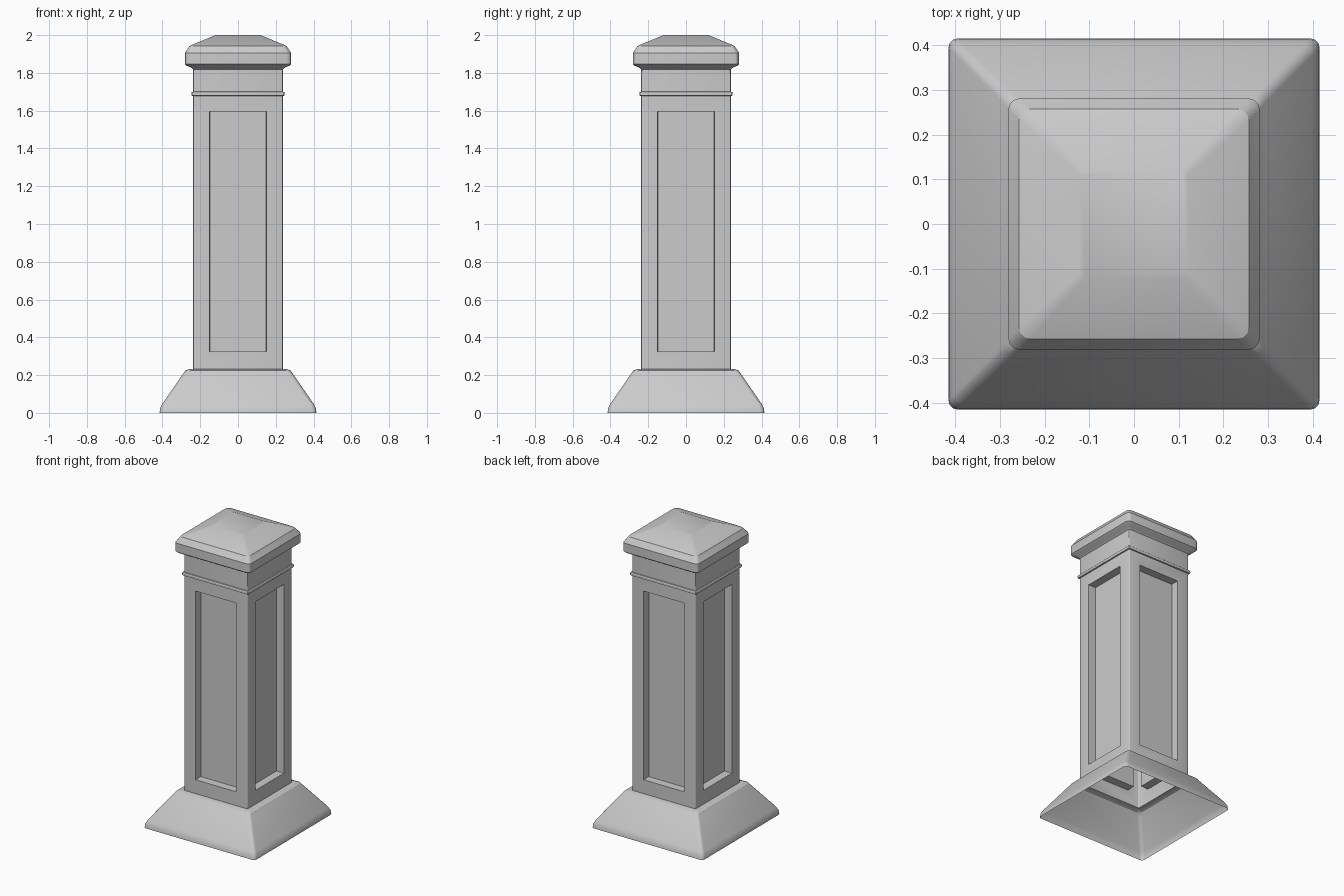
import bpy, bmesh, math

if "Cube" in bpy.data.objects:
    bpy.data.objects.remove(bpy.data.objects["Cube"])


def ring(bm, half, z, radius, segs):
    """Rounded-square loop of vertices at height z."""
    verts = []
    for q in range(4):
        mid = math.radians(45 + 90 * q)
        cx = math.copysign(half - radius, math.cos(mid))
        cy = math.copysign(half - radius, math.sin(mid))
        for i in range(segs + 1):
            a = math.radians(90 * q + 90 * i / segs)
            verts.append(bm.verts.new((cx + radius * math.cos(a),
                                       cy + radius * math.sin(a), z)))
    return verts


def loft(name, profile, segs=3, cap_top=False, panel_row=None):
    """Skin rounded squares given as (half width, z, corner radius)."""
    bm = bmesh.new()
    rings = [ring(bm, h, z, r, segs) for h, z, r in profile]
    n = len(rings[0])
    panels = []
    for row, (a, b) in enumerate(zip(rings, rings[1:])):
        for i in range(n):
            j = (i + 1) % n
            f = bm.faces.new((a[i], a[j], b[j], b[i]))
            if row == panel_row and i % (segs + 1) == segs:
                panels.append(f)
    if cap_top:
        bm.faces.new(rings[-1])
    bm.normal_update()
    if panels:
        # frame around each panel, then sink it with straight walls
        bmesh.ops.inset_individual(bm, faces=panels, thickness=0.081, use_even_offset=True)
        bm.normal_update()
        bmesh.ops.inset_individual(bm, faces=panels, thickness=0.0005, depth=-0.055,
                                   use_even_offset=True)
    mesh = bpy.data.meshes.new(name)
    bm.to_mesh(mesh)
    bm.free()
    obj = bpy.data.objects.new(name, mesh)
    bpy.context.collection.objects.link(obj)
    bpy.ops.object.select_all(action='DESELECT')
    obj.select_set(True)
    bpy.context.view_layer.objects.active = obj
    bpy.ops.object.shade_smooth_by_angle(angle=math.radians(30))
    return obj


# flared hollow skirt, open underneath
loft("base_skirt", [(0.415, 0.0, 0.022), (0.413, 0.022, 0.022), (0.402, 0.046, 0.022),
                    (0.292, 0.205, 0.022), (0.279, 0.224, 0.022), (0.26, 0.232, 0.02),
                    (0.237, 0.232, 0.006)])

# hollow shaft with a recessed panel on each side
loft("shaft", [(0.237, 0.23, 0.006), (0.237, 0.244, 0.006),
               (0.237, 1.676, 0.006), (0.237, 1.825, 0.006)], panel_row=1)

# thin moulding below the cap
loft("neck_band", [(0.236, 1.677, 0.006), (0.244, 1.679, 0.008), (0.247, 1.684, 0.008),
                   (0.247, 1.694, 0.008), (0.244, 1.699, 0.008), (0.236, 1.701, 0.006)])

# cap with sloped underside, chamfered rim and low hipped top
loft("cap", [(0.236, 1.817, 0.006), (0.25, 1.829, 0.015), (0.272, 1.838, 0.025),
             (0.281, 1.846, 0.026), (0.281, 1.905, 0.026), (0.257, 1.943, 0.026),
             (0.12, 2.0, 0.012)], cap_top=True)
